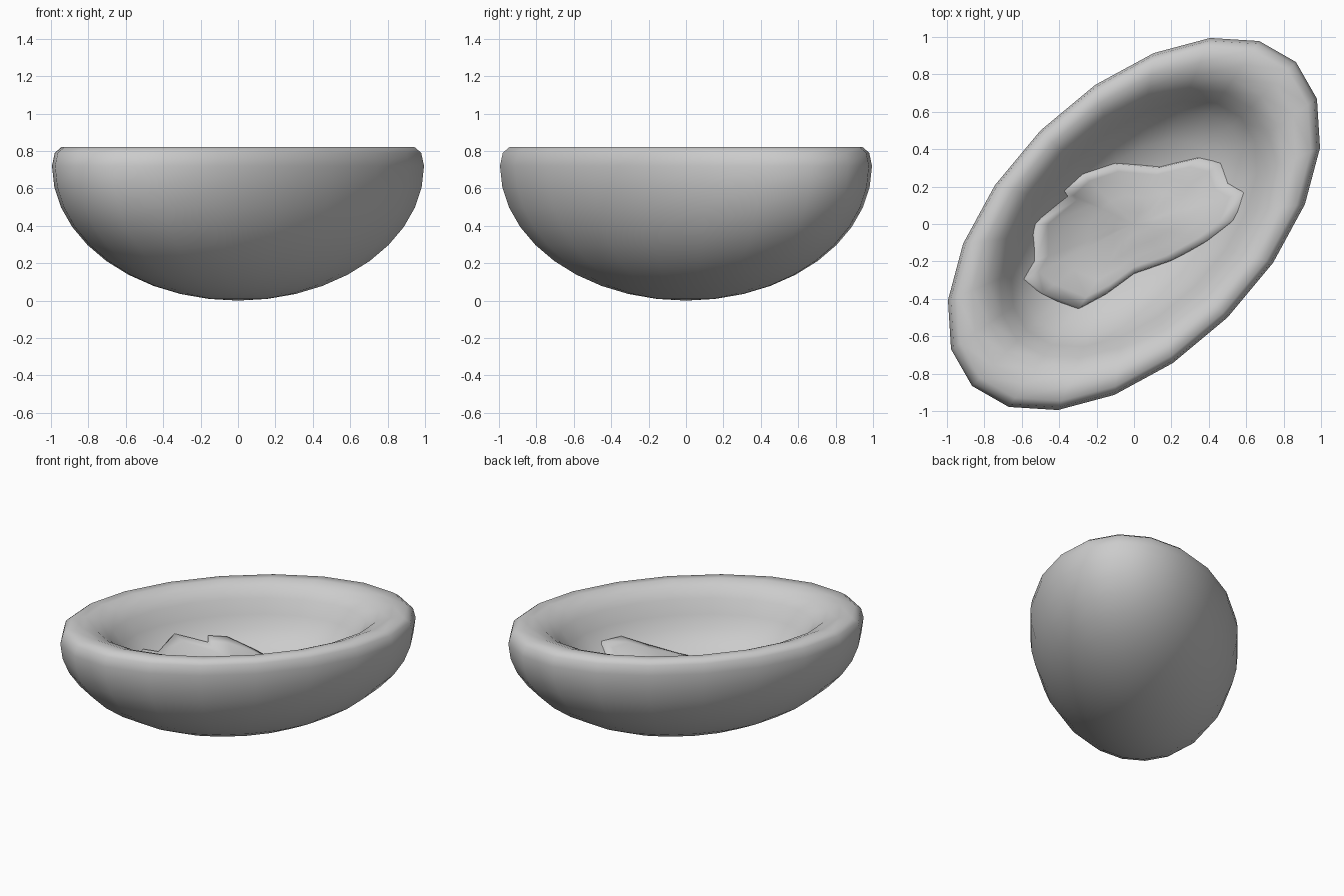
import bpy, bmesh, math
from mathutils import Vector, Matrix

cube = bpy.data.objects.get("Cube")
if cube:
    bpy.data.objects.remove(cube, do_unlink=True)

SIDES = 20
LONG, SHORT = math.sqrt(1.5), math.sqrt(0.5)   # half axes of the oval
DEPTH = 0.72
TURN = Matrix.Rotation(math.radians(45), 3, 'Z')
INNER = [(0.95, 0.82), (0.87, 0.82), (0.79, 0.79), (0.72, 0.72), (0.66, 0.62),
         (0.6, 0.53), (0.45, 0.42), (0.25, 0.37)]
FLOOR = 0.35


def make_material(name, value):
    mat = bpy.data.materials.new(name)
    mat.use_nodes = True
    colour = (value, value, value, 1)
    mat.diffuse_color = colour
    mat.node_tree.nodes["Principled BSDF"].inputs["Base Color"].default_value = colour
    return mat


def skin(name, rings, start, end, mat):
    """Join closed rings of points into one surface, capping given ends with a point."""
    bm = bmesh.new()
    loops = [[bm.verts.new(p) for p in ring] for ring in rings]
    for a, b in zip(loops, loops[1:]):
        for i in range(len(a)):
            j = (i + 1) % len(a)
            bm.faces.new((a[i], a[j], b[j], b[i]))
    for tip, loop in ((start, loops[0]), (end, loops[-1])):
        if tip is not None:
            pole = bm.verts.new(tip)
            for i in range(len(loop)):
                bm.faces.new((pole, loop[i], loop[(i + 1) % len(loop)]))
    bmesh.ops.recalc_face_normals(bm, faces=bm.faces)
    mesh = bpy.data.meshes.new(name)
    bm.to_mesh(mesh)
    bm.free()
    obj = bpy.data.objects.new(name, mesh)
    bpy.context.collection.objects.link(obj)
    mesh.materials.append(mat)
    mesh.shade_smooth()
    return obj


def oval(scale, z):
    """One ring of the bowl, turned along the diagonal."""
    angles = [math.tau * i / SIDES for i in range(SIDES)]
    return [TURN @ Vector((LONG * scale * math.cos(a), SHORT * scale * math.sin(a), z))
            for a in angles]


def inside_height(x, y):
    """Height of the inner bowl surface below a point."""
    p = TURN.inverted() @ Vector((x, y, 0))
    s = math.hypot(p.x / LONG, p.y / SHORT)
    curve = [(0, FLOOR)] + INNER[::-1]
    for (a, za), (b, zb) in zip(curve, curve[1:]):
        if s <= b:
            return za + (zb - za) * (s - a) / (b - a)
    return curve[-1][1]


grey = make_material("plain grey", 0.6)

# Bowl: half ellipsoid outside, rolled rim, shallow hollow inside
steps = [math.radians(9 * k) for k in range(1, 11)]
profile = [(math.sin(a), DEPTH * (1 - math.cos(a))) for a in steps]
profile += [(0.985, 0.79)] + INNER
skin("oval_bowl", [oval(s, z) for s, z in profile], (0, 0, 0), (0, 0, FLOOR), grey)

# Crumpled cloth lying in the hollow
outline = [(-.38, .18), (-.28, .27), (-.1, .33), (.14, .31), (.35, .36), (.47, .33),
           (.51, .22), (.6, .17), (.54, .02), (.4, -.09), (.2, -.2), (0, -.27),
           (-.15, -.38), (-.3, -.46), (-.5, -.38), (-.6, -.3), (-.54, -.2),
           (-.54, 0), (-.36, .15)]


def cloth_point(x, y, k, lift):
    px, py = x * k, y * k
    fold = 0.02 * math.sin(9 * py + 3 * px + 1) * (1 - k * k)
    return (px, py, inside_height(px, py) + lift + fold)


rings = [[cloth_point(x, y, k, lift) for x, y in outline]
         for k, lift in ((1, -0.02), (0.97, 0.02), (0.85, 0.04), (0.65, 0.05),
                         (0.45, 0.06), (0.2, 0.06))]
skin("crumpled_cloth", rings, None, cloth_point(0, 0, 0, 0.06), grey)
